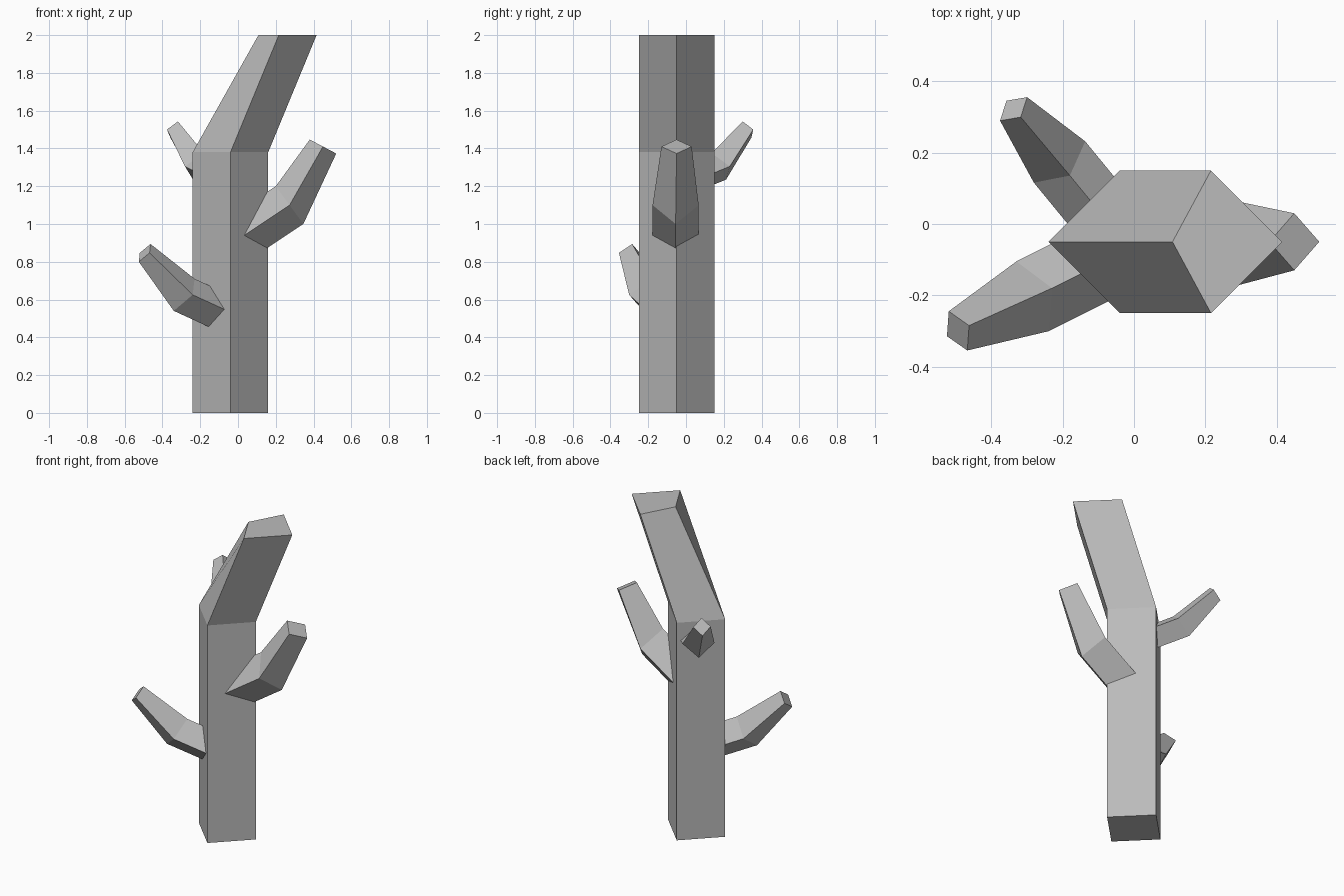
import bpy, bmesh
from mathutils import Vector

cube = bpy.data.objects.get("Cube")
if cube:
    bpy.data.objects.remove(cube, do_unlink=True)

grey = bpy.data.materials.new("bark grey")
grey.use_nodes = True
colour = (0.5, 0.5, 0.5, 1)
grey.diffuse_color = colour
grey.node_tree.nodes["Principled BSDF"].inputs["Base Color"].default_value = colour


def loft(name, rings):
    """Skin a closed flat-shaded solid through a list of four-point rings."""
    bm = bmesh.new()
    loops = [[bm.verts.new(p) for p in ring] for ring in rings]
    for a, b in zip(loops, loops[1:]):
        for i in range(4):
            j = (i + 1) % 4
            bm.faces.new((a[i], a[j], b[j], b[i]))
    bm.faces.new(loops[0][::-1])
    bm.faces.new(loops[-1])
    bmesh.ops.recalc_face_normals(bm, faces=bm.faces)
    mesh = bpy.data.meshes.new(name)
    bm.to_mesh(mesh)
    bm.free()
    mesh.materials.append(grey)
    obj = bpy.data.objects.new(name, mesh)
    bpy.context.collection.objects.link(obj)
    return obj


def diamond(left, middle, right, z):
    """Horizontal trunk section with corners to the left, front, right and back."""
    return [(left, -0.05, z), (middle, -0.25, z), (right, -0.05, z), (middle, 0.15, z)]


def section(centre, up, side):
    """Tilted branch section from its centre and two half diagonals."""
    c, u, s = Vector(centre), Vector(up), Vector(side)
    return [c + u, c + s, c - u, c - s]


def branch(name, root, elbow, tip):
    """Straight stub from inside the trunk to the elbow, then a tapered end."""
    bend = section(*elbow)
    base = [p + Vector(root) for p in bend]
    loft(name, [base, bend, section(*tip)])


# Trunk, leaning to one side above the bend
loft("trunk", [diamond(-0.24, -0.04, 0.16, 0),
               diamond(-0.24, -0.04, 0.16, 1.38),
               diamond(0.108, 0.216, 0.416, 2)])

# Branches: offset to the root, then elbow and tip sections
branch("left_branch", (-0.3, 0, -0.2),
       ((0.273, -0.055, 1.1), (-0.073, 0, 0.1), (0, 0.122, 0)),
       ((0.45, -0.05, 1.41), (-0.07, 0, 0.037), (0, 0.08, 0)))
branch("front_branch", (0.28, 0.14, -0.128),
       ((-0.285, -0.203, 0.625), (0.055, 0.023, 0.085), (0.045, -0.098, 0)),
       ((-0.494, -0.3, 0.847), (0.031, 0.015, 0.047), (0.026, -0.055, 0)))
branch("back_branch", (0.16, -0.195, -0.08),
       ((-0.209, 0.174, 1.305), (0.029, -0.038, 0.07), (0.072, 0.058, 0)),
       ((-0.338, 0.323, 1.5), (0.02, -0.023, 0.043), (0.038, 0.033, 0)))
